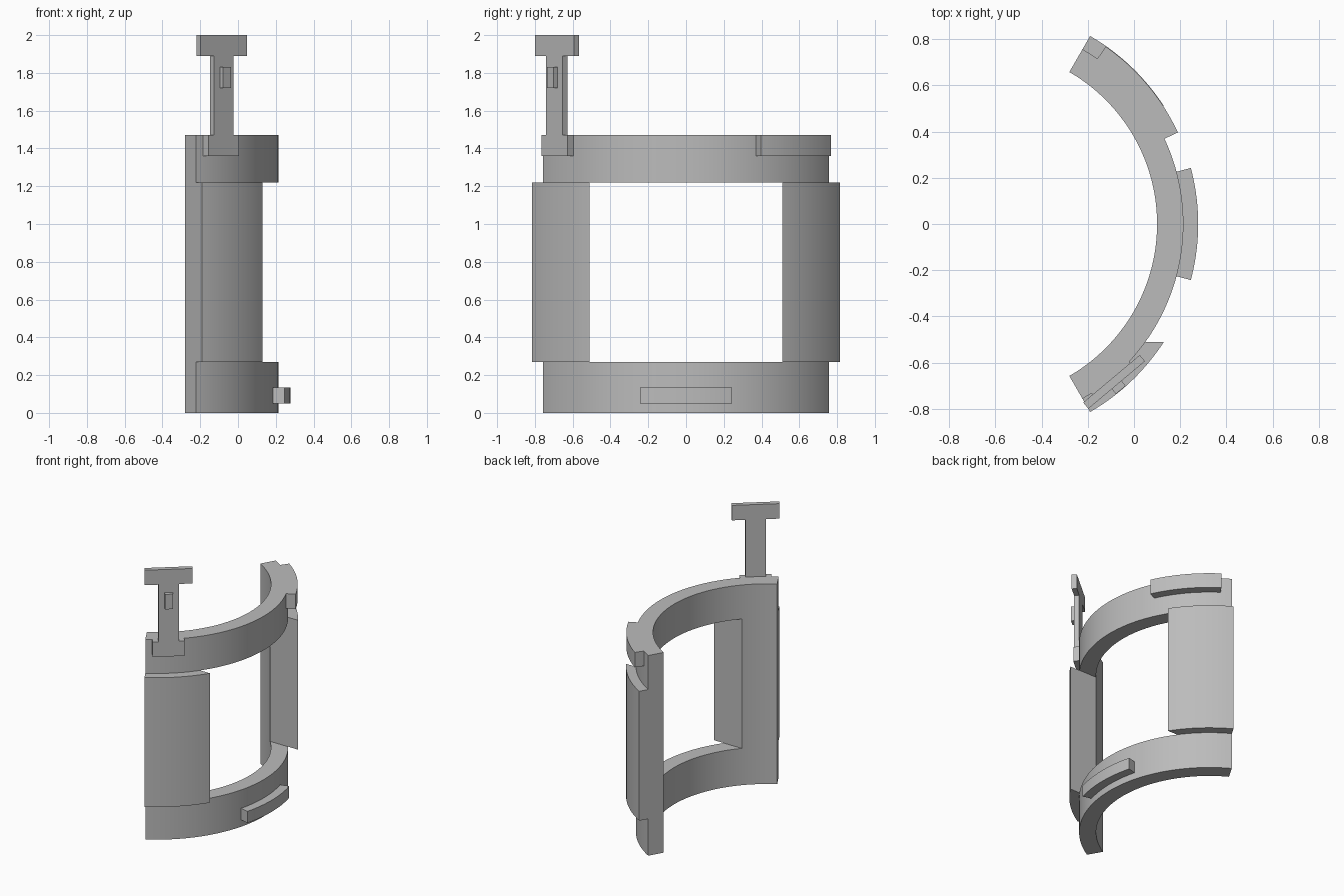
import bpy
import bmesh
from math import radians, degrees, asin, sin, cos
from mathutils import Matrix, Vector

cube = bpy.data.objects.get("Cube")
if cube:
    bpy.data.objects.remove(cube)

AXIS_X = -0.66                               # centre of the curved bracket
R_IN, R_RING, R_OUT = 0.76, 0.874, 0.94      # inner wall, band, raised parts
Z_LOW, Z_HIGH, Z_TOP = 0.27, 1.22, 1.47
HALF = 60

grey = bpy.data.materials.new("plain grey")
grey.use_nodes = True
colour = (0.5, 0.5, 0.5, 1)
grey.diffuse_color = colour
grey.node_tree.nodes["Principled BSDF"].inputs["Base Color"].default_value = colour


def finish(name, bm, smooth=False):
    bmesh.ops.recalc_face_normals(bm, faces=bm.faces)
    mesh = bpy.data.meshes.new(name)
    bm.to_mesh(mesh)
    bm.free()
    mesh.materials.append(grey)
    obj = bpy.data.objects.new(name, mesh)
    bpy.context.collection.objects.link(obj)
    if smooth:
        bpy.ops.object.select_all(action='DESELECT')
        obj.select_set(True)
        bpy.context.view_layer.objects.active = obj
        bpy.ops.object.shade_smooth_by_angle(angle=radians(30))
    return obj


def arc_block(name, r0, r1, z0, z1, inner, outer):
    """Curved block; inner and outer are the angle ranges of its two walls."""
    steps = max(8, round(abs(outer[1] - outer[0]) / 2))
    bm = bmesh.new()
    rows = []
    for i in range(steps + 1):
        row = []
        for r, (a, b), z in ((r0, inner, z0), (r1, outer, z0),
                             (r1, outer, z1), (r0, inner, z1)):
            t = radians(a + (b - a) * i / steps)
            row.append(bm.verts.new((AXIS_X + r * cos(t), r * sin(t), z)))
        rows.append(row)
    for p, q in zip(rows, rows[1:]):
        for k in range(4):
            n = (k + 1) % 4
            bm.faces.new((p[k], p[n], q[n], q[k]))
    bm.faces.new(rows[0])
    bm.faces.new(rows[-1])
    return finish(name, bm, True)


def latch_plate(name, width, r0, r1, z0, z1):
    """Flat plate standing tangent to the band at the latch."""
    bm = bmesh.new()
    bmesh.ops.create_cube(bm, size=1)
    bm.transform(Matrix.Translation((AXIS_X, 0, 0))
                 @ Matrix.Rotation(radians(-50), 4, 'Z')
                 @ Matrix.Translation(((r0 + r1) / 2, 0, (z0 + z1) / 2))
                 @ Matrix.Diagonal(Vector((r1 - r0, width, z1 - z0, 1))))
    return finish(name, bm)


# Curved bands
full = (-HALF, HALF)
arc_block("lower_band", R_IN, R_RING, 0, Z_LOW, full, full)
arc_block("upper_band", R_IN, R_RING, Z_HIGH, Z_TOP, full, full)

# Thick side panels, their inner edges cut square at the window
WINDOW = 0.51
for name, side in (("front_panel", -1), ("back_panel", 1)):
    arc_block(name, R_IN, R_OUT, Z_LOW, Z_HIGH,
              (side * degrees(asin(WINDOW / R_IN)), side * HALF),
              (side * degrees(asin(WINDOW / R_OUT)), side * HALF))

# Raised tabs on the bands
arc_block("lower_tab", R_RING - 0.004, R_OUT - 0.002, 0.05, 0.135, (-15, 15), (-15, 15))
arc_block("upper_back_tab", R_RING - 0.004, R_OUT - 0.002, 1.36, Z_TOP, (25, 55), (25, 55))

# T-shaped latch
latch_plate("latch_base", 0.213, 0.866, 0.909, 1.36, Z_TOP)
latch_plate("latch_stem", 0.135, 0.875, 0.91, Z_TOP, 1.89)
latch_plate("latch_head", 0.32, 0.875, 0.91, 1.89, 2.0)
latch_plate("latch_knob", 0.055, 0.908, 0.938, 1.72, 1.83)
